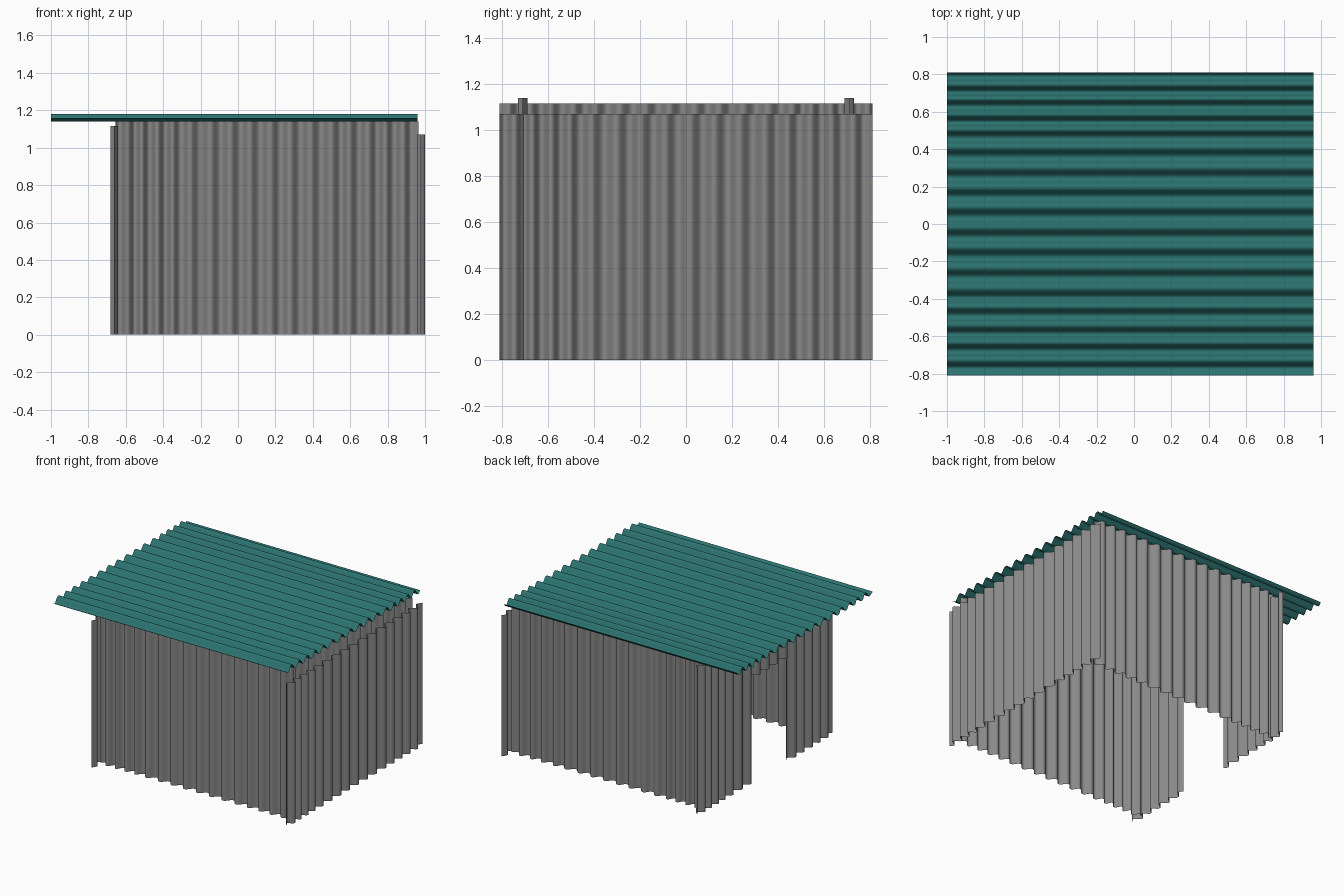
import bpy, bmesh

if "Cube" in bpy.data.objects:
    bpy.data.objects.remove(bpy.data.objects["Cube"])

# Centres of the rising flank of each rib across one sheet (1.62 wide)
RISES = [-0.835, -0.75, -0.655, -0.565, -0.465, -0.37, -0.26, -0.15, -0.045,
         0.065, 0.17, 0.275, 0.385, 0.485, 0.565, 0.65, 0.725, 0.81]
HALF, DEPTH = 0.81, 0.042
# One rib: (part of the pitch, height), rising, crest, falling, trough
RIB = [(0, 0), (0.12, 0.38), (0.2, 0.5), (0.32, 0.5), (0.4, 0.38), (0.5, 0),
       (0.6, -0.38), (0.68, -0.5), (0.8, -0.5), (0.88, -0.38)]


def sheet_profile():
    """(across, height) points of the corrugated sheet."""
    pts = [(-HALF, 0.0)]
    for a, b in zip(RISES, RISES[1:]):
        for t, h in RIB:
            u = a + t * (b - a)
            if u > -HALF + 0.018:
                pts.append((u, h * DEPTH))
    return pts + [(HALF, 0.0)]


def make_sheet(name, place, levels, material, hole=None):
    """place(across, height, along) gives the position; hole = (from, to)
    leaves out the lower row of faces there."""
    prof = sheet_profile()
    bm = bmesh.new()
    rows = [[bm.verts.new(place(u, h, l)) for u, h in prof] for l in levels]
    for r in range(len(levels) - 1):
        for i in range(len(prof) - 1):
            mid = (prof[i][0] + prof[i + 1][0]) / 2
            if hole and r == 0 and hole[0] < mid < hole[1]:
                continue
            bm.faces.new((rows[r][i], rows[r][i + 1],
                          rows[r + 1][i + 1], rows[r + 1][i]))
    # Point the normals to the outer side
    bm.normal_update()
    out = [a - b for a, b in zip(place(0, 1, 0), place(0, 0, 0))]
    if sum(f.normal[k] * out[k] for f in bm.faces for k in range(3)) < 0:
        bmesh.ops.reverse_faces(bm, faces=bm.faces[:])
    for f in bm.faces:
        f.smooth = True
    mesh = bpy.data.meshes.new(name)
    bm.to_mesh(mesh)
    bm.free()
    mesh.materials.append(material)
    obj = bpy.data.objects.new(name, mesh)
    bpy.context.collection.objects.link(obj)
    return obj


def colour(name, rgb):
    mat = bpy.data.materials.new(name)
    mat.diffuse_color = (*rgb, 1)
    mat.use_nodes = True
    mat.node_tree.nodes["Principled BSDF"].inputs["Base Color"].default_value = mat.diffuse_color
    return mat


teal = colour("teal_roof", (0.024, 0.17, 0.16))
grey = colour("dark_grey_wall", (0.25, 0.25, 0.25))

# Roof, overhanging on the door side
make_sheet("roof", lambda u, h, l: (l, u, 1.16 + h), (-1.0, 0.96), teal)

# Front and back walls
for name, s in (("front_wall", -1), ("back_wall", 1)):
    make_sheet(name, lambda u, h, l, s=s: (0.155 - u, s * (0.71 + h), l),
               (0, 1.14), grey)

# Closed right wall
make_sheet("right_wall", lambda u, h, l: (0.979 + h, -u, l), (0, 1.07), grey)

# Left wall with the doorway
make_sheet("door_wall", lambda u, h, l: (-0.662 - h, u, l), (0, 0.79, 1.115),
           grey, hole=(-0.26, 0.17))
